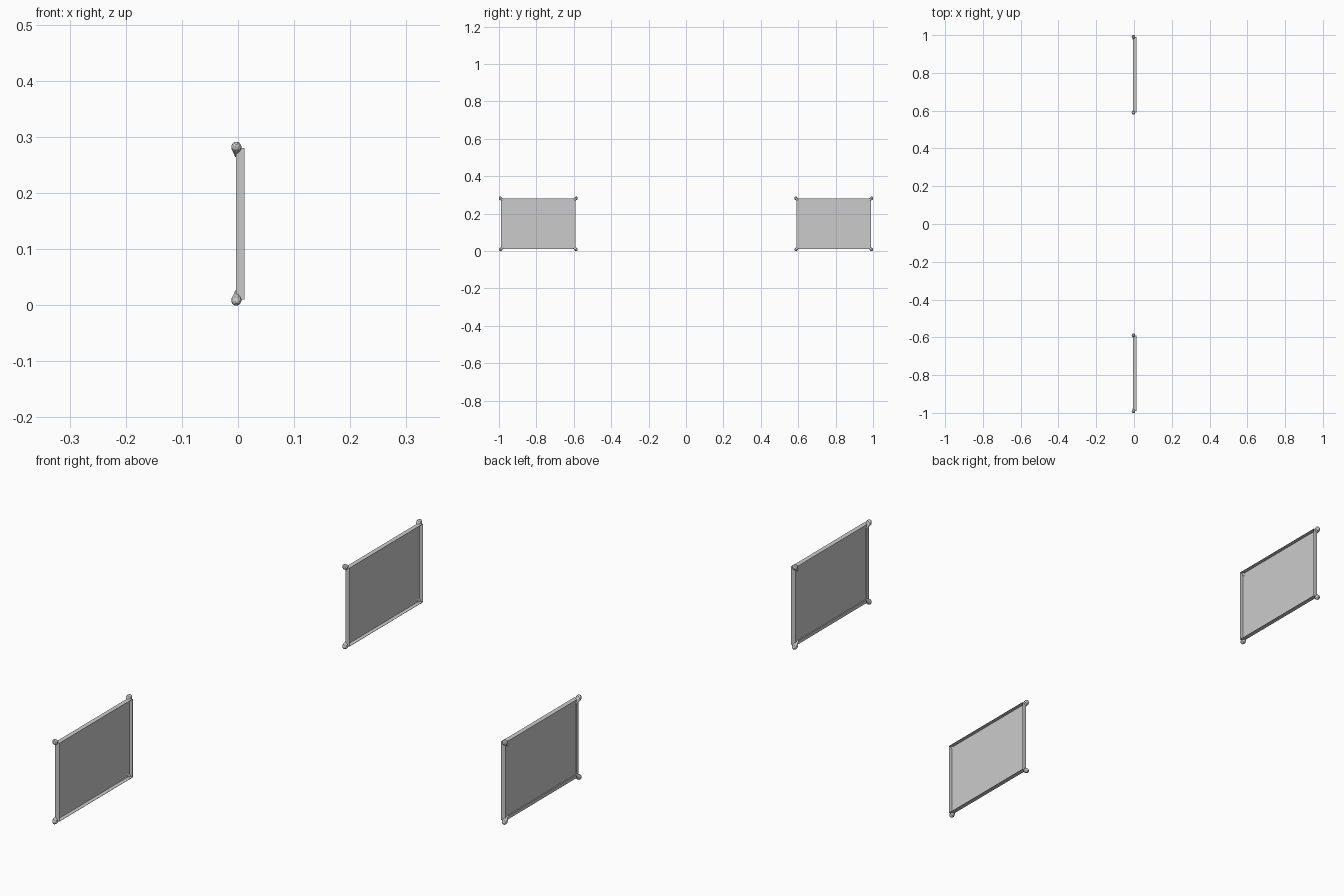
import bpy, bmesh
from math import pi, sin, cos
from mathutils import Vector

if "Cube" in bpy.data.objects:
    bpy.data.objects.remove(bpy.data.objects["Cube"])

HY, HZ, ZC = 0.20, 0.135, 0.145   # panel half width, half height, centre height


def add_object(name, bm):
    bmesh.ops.recalc_face_normals(bm, faces=bm.faces)
    me = bpy.data.meshes.new(name)
    bm.to_mesh(me)
    bm.free()
    ob = bpy.data.objects.new(name, me)
    bpy.context.collection.objects.link(ob)
    return ob


def rect_ring(bm, x, inset, yc):
    a, b = HY - inset, HZ - inset
    return [bm.verts.new((x, yc + sy * a, ZC + sz * b))
            for sy, sz in ((-1, -1), (1, -1), (1, 1), (-1, 1))]


def bridge(bm, r1, r2):
    n = len(r1)
    for i in range(n):
        j = (i + 1) % n
        bm.faces.new((r1[i], r1[j], r2[j], r2[i]))


def tray(name, yc):
    # shallow pan, open towards +x, with a narrow stepped border at the back
    bm = bmesh.new()
    section = [(0.000, 0.013), (0.000, 0.002), (0.012, 0.001), (0.012, 0.0),
               (-0.004, 0.0), (-0.004, 0.012), (-0.002, 0.013)]
    rings = [rect_ring(bm, x, inset, yc) for x, inset in section]
    for r1, r2 in zip(rings, rings[1:]):
        bridge(bm, r1, r2)
    bm.faces.new(rings[0])
    bm.faces.new(rings[-1])
    return add_object(name, bm)


def corner_stud(name, yc, sy, sz, sides=10):
    # tapered stud with a rounded head, pointing diagonally out of the corner
    axis = Vector((0, sy, sz)).normalized()
    u = Vector((1, 0, 0))
    v = axis.cross(u)
    centre = Vector((-0.003, yc + sy * (HY + 0.001), ZC + sz * (HZ + 0.001)))
    bm = bmesh.new()
    rings = []
    for d, r in ((-0.022, 0.0025), (-0.002, 0.009), (0.003, 0.009),
                 (0.008, 0.0065), (0.0105, 0.003)):
        rings.append([bm.verts.new(centre + axis * d +
                      (u * cos(2 * pi * i / sides) + v * sin(2 * pi * i / sides)) * r)
                      for i in range(sides)])
    for r1, r2 in zip(rings, rings[1:]):
        bridge(bm, r1, r2)
    bm.faces.new(rings[0])
    bm.faces.new(rings[-1])
    return add_object(name, bm)


# two matching panels, each with four corner studs
for side, yc in (("front", -0.79), ("back", 0.79)):
    tray(side + "_panel", yc)
    for sy, h in ((-1, "near"), (1, "far")):
        for sz, w in ((-1, "lower"), (1, "upper")):
            corner_stud(f"{side}_{w}_{h}_stud", yc, sy, sz)
